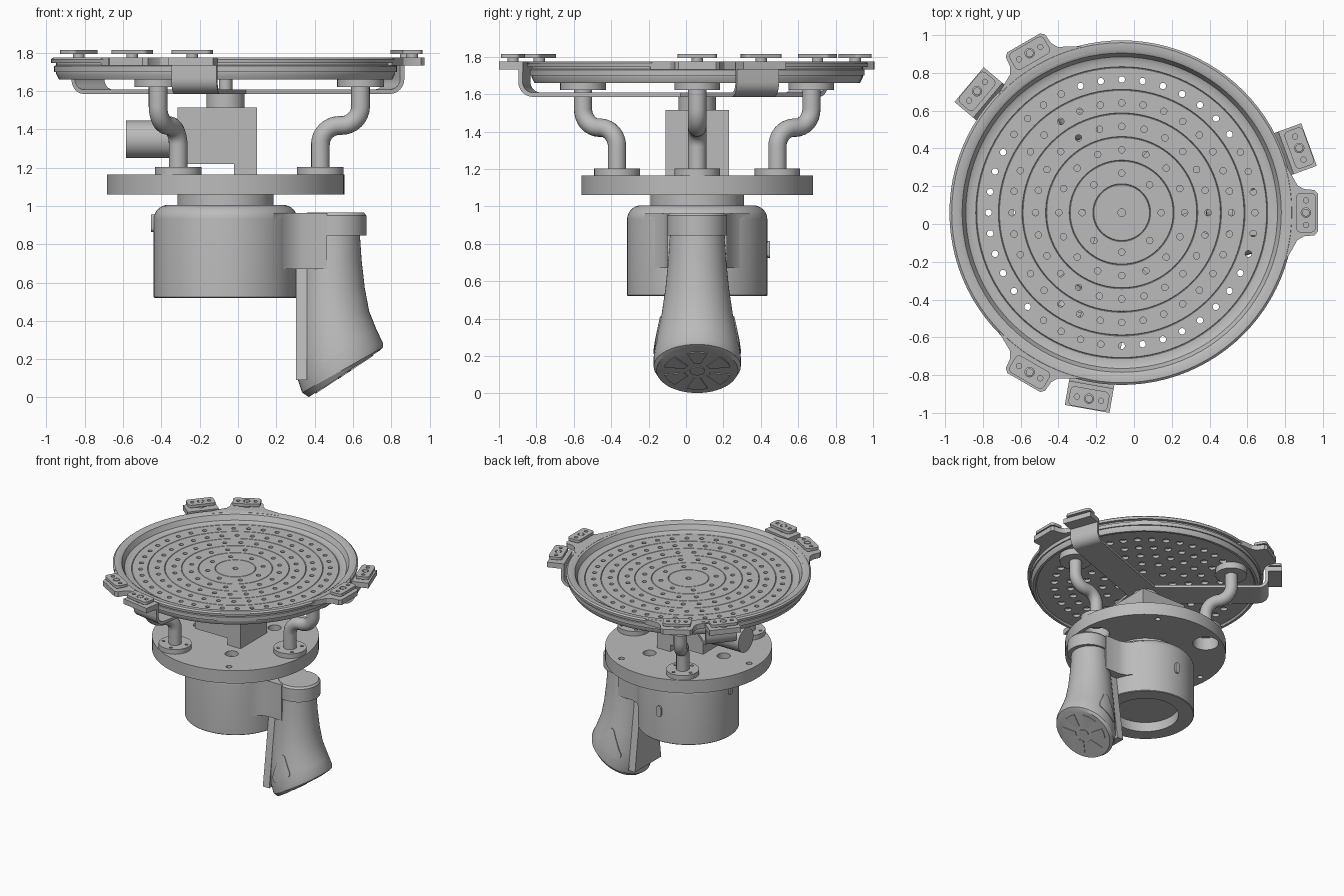
import bpy, bmesh, math
from mathutils import Matrix, Vector

if "Cube" in bpy.data.objects:
    bpy.data.objects.remove(bpy.data.objects["Cube"], do_unlink=True)

grey = bpy.data.materials.new("plain grey")
grey.use_nodes = True
grey.diffuse_color = (0.5, 0.5, 0.5, 1)
grey.node_tree.nodes["Principled BSDF"].inputs["Base Color"].default_value = (0.5, 0.5, 0.5, 1)

# everything sits round one vertical axis
AXIS = Matrix.Translation((-0.065, 0.06, 0))
parts = []


def turned(deg):
    return AXIS @ Matrix.Rotation(math.radians(deg), 4, 'Z')


def finish(name, bm, matrix=AXIS):
    bmesh.ops.remove_doubles(bm, verts=bm.verts, dist=1e-5)
    bmesh.ops.recalc_face_normals(bm, faces=bm.faces)
    mesh = bpy.data.meshes.new(name)
    bm.to_mesh(mesh)
    bm.free()
    mesh.materials.append(grey)
    return place(name, mesh, matrix)


def place(name, mesh, matrix):
    ob = bpy.data.objects.new(name, mesh)
    bpy.context.collection.objects.link(ob)
    ob.matrix_world = matrix
    parts.append(ob)
    return ob


def lathe(name, profile, matrix=AXIS, steps=96):
    bm = bmesh.new()
    vs = [bm.verts.new((r, 0, z)) for r, z in profile]
    es = [bm.edges.new(p) for p in zip(vs, vs[1:])]
    bmesh.ops.spin(bm, geom=vs + es, cent=(0, 0, 0), axis=(0, 0, 1),
                   angle=math.tau, steps=steps)
    return finish(name, bm, matrix)


def disc(name, r, z0, z1, matrix=AXIS, steps=48):
    return lathe(name, [(0, z0), (r, z0), (r, z1), (0, z1)], matrix, steps)


def prism(name, points, lo, hi, matrix=AXIS, upright=False):
    """Extrude an outline: in z, or across y for an upright x-z outline."""
    bm = bmesh.new()
    make = (lambda p, d: (p[0], d, p[1])) if upright else (lambda p, d: (p[0], p[1], d))
    a = [bm.verts.new(make(p, lo)) for p in points]
    b = [bm.verts.new(make(p, hi)) for p in points]
    bm.faces.new(a)
    bm.faces.new(b[::-1])
    for i in range(len(a)):
        j = (i + 1) % len(a)
        bm.faces.new((a[i], b[i], b[j], a[j]))
    return finish(name, bm, matrix)


def arc(cx, cy, r, start, end, n=8):
    angles = [math.radians(start + (end - start) * i / n) for i in range(n + 1)]
    return [(cx + r * math.cos(t), cy + r * math.sin(t)) for t in angles]


def rounded(hx, hy, r, cx=0):
    out = []
    for i, (sx, sy) in enumerate(((1, 1), (-1, 1), (-1, -1), (1, -1))):
        out += arc(cx + sx * (hx - r), sy * (hy - r), r, 90 * i, 90 * i + 90, 4)
    return out


def bores(holes, matrix=AXIS, steps=16):
    """One cutter made of many upright cylinders (x, y, r, z0, z1)."""
    bm = bmesh.new()
    for x, y, r, z0, z1 in holes:
        bmesh.ops.create_cone(bm, cap_ends=True, segments=steps, radius1=r, radius2=r,
                              depth=z1 - z0, matrix=Matrix.Translation((x, y, (z0 + z1) / 2)))
    return finish("cutter", bm, matrix)


def boolean(ob, cutter, operation='DIFFERENCE'):
    bpy.context.view_layer.update()
    mod = ob.modifiers.new("cut", 'BOOLEAN')
    mod.operation, mod.object, mod.solver = operation, cutter, 'EXACT'
    bpy.context.view_layer.objects.active = ob
    bpy.ops.object.modifier_apply(modifier=mod.name)
    parts.remove(cutter)
    bpy.data.objects.remove(cutter, do_unlink=True)


def polar(r, deg):
    return r * math.cos(math.radians(deg)), r * math.sin(math.radians(deg))


# perforated tray with fine ring grooves
FLOOR = 1.715
profile = [(0, 1.675), (0.84, 1.675), (0.85, 1.66), (0.87, 1.66), (0.885, 1.69), (0.885, 1.7),
           (0.895, 1.7), (0.895, 1.73), (0.885, 1.735), (0.885, 1.745), (0.91, 1.745),
           (0.912, 1.765), (0.9, 1.775), (0.865, 1.775), (0.845, 1.765), (0.825, 1.725),
           (0.805, FLOOR)]
for r in (0.77, 0.65, 0.525, 0.4, 0.275, 0.15):
    profile += [(r + 0.003, FLOOR), (r, FLOOR - 0.005), (r - 0.003, FLOOR)]
tray = lathe("tray", profile + [(0, FLOOR)])
through, sinks = [(0, 0, 0.02, 1.6, 1.8)], []
for ring in range(1, 6):
    for k in range(8 * ring):
        x, y = polar(0.085 + 0.124 * ring, 360 * k / (8 * ring))
        through.append((x, y, 0.017, 1.6, 1.8))
        sinks.append((x, y, 0.028, 1.6, 1.697))
boolean(tray, bores(sinks))
boolean(tray, bores(through))

# clamp pads, shared by all six lugs
pad = prism("clamp_pad", rounded(0.052, 0.105, 0.025), 1.793, 1.815, turned(0))
boolean(pad, bores([(0, y, 0.014, 1.7, 1.9) for y in (-0.065, 0.065)]
                   + [(0, 0, 0.025, 1.7, 1.9)], turned(0)))
parts.remove(pad)
pad_mesh = pad.data
bpy.data.objects.remove(pad)


def clamp(r, deg):
    m = turned(deg) @ Matrix.Translation((r, 0, 0))
    place("clamp_pad", pad_mesh, m)
    lathe("clamp_post", [(0, 1.76), (0.03, 1.76), (0.03, 1.795), (0.02, 1.8),
                         (0.02, 1.815), (0, 1.815)], m, 24)


# tray lugs, pipe legs and their flanges
half = [(0.8, 0.26), (0.87, 0.25), (0.905, 0.19), (0.93, 0.145), (0.965, 0.125),
        (1.02, 0.12), (1.038, 0.1)]
lug_outline = half + [(x, -y) for x, y in reversed(half)]
flange = disc("leg_foot", 0.122, 1.165, 1.203)
boolean(flange, bores([polar(0.09, 45 + 90 * k) + (0.012, 1.18, 1.3) for k in range(4)]))
parts.remove(flange)
foot_mesh = flange.data
bpy.data.objects.remove(flange)
path = ([(0.705, 1.66)] + arc(0.605, 1.52, 0.1, 0, -90)
        + arc(0.595, 1.32, 0.1, 90, 180) + [(0.495, 1.18)])
for deg in (0, 120, 240):
    lug = prism("tray_lug", lug_outline, 1.732, 1.774, turned(deg))
    # keep the tray bowl open
    boolean(lug, bores([(0, 0, 0.86, 1.6, 1.9)], steps=96))
    clamp(0.975, deg)
    curve = bpy.data.curves.new("pipe_path", 'CURVE')
    curve.dimensions = '3D'
    curve.bevel_depth, curve.bevel_resolution = 0.049, 6
    spline = curve.splines.new('POLY')
    spline.points.add(len(path) - 1)
    for point, (x, z) in zip(spline.points, path):
        point.co = (x, 0, z, 1)
    source = bpy.data.objects.new("pipe_source", curve)
    mesh = bpy.data.meshes.new_from_object(source)
    bpy.data.objects.remove(source)
    mesh.materials.clear()
    mesh.materials.append(grey)
    place("pipe_leg", mesh, turned(deg))
    disc("leg_head", 0.122, 1.622, 1.68, turned(deg) @ Matrix.Translation((0.705, 0, 0)))
    place("leg_foot", foot_mesh, turned(deg) @ Matrix.Translation((0.495, 0, 0)))

# spider bracket under the tray
arm = ([(0, 1.585)] + arc(0.87, 1.665, 0.08, -90, 0) + [(0.95, 1.732), (1.055, 1.732),
       (1.055, 1.774), (0.925, 1.774)] + arc(0.87, 1.665, 0.057, 0, -90) + [(0, 1.608)])
for deg in (20, 140, 260):
    prism("bracket_arm", arm, -0.12, 0.12, turned(deg), upright=True)
    clamp(1.0, deg)
disc("bracket_hub", 0.1, 1.5, 1.587)
disc("centre_post", 0.035, 1.6, 1.678)

# drive block with a notch under it, and side motor
prism("drive_block", [(-0.25, 1.515), (0.165, 1.515), (0.165, 1.165), (0.045, 1.165),
                      (0.045, 1.22), (-0.25, 1.22)], -0.17, 0.17, upright=True)
disc("side_motor", 0.098, 0.25, 0.52,
     AXIS @ Matrix.Translation((0, 0, 1.347)) @ Matrix.Rotation(-math.pi / 2, 4, 'Y'))

# base plate
plate = disc("base_plate", 0.62, 1.06, 1.165, steps=96)
boolean(plate, bores([polar(0.495, d) + (0.1, 1, 1.3) for d in (0, 120, 240)]
                     + [polar(0.32, d) + (0.05, 1.12, 1.3) for d in (60, 180, 300)]
                     + [polar(0.55, d) + (0.022, 1, 1.3) for d in (60, 180, 300)], steps=32))
disc("neck", 0.25, 0.98, 1.07, steps=72)

# cup-shaped body, open below
lathe("body", [(0, 0.6), (0.255, 0.6), (0.255, 0.52), (0.37, 0.52), (0.375, 0.525)]
      + arc(0.3, 0.93, 0.075, 0, 90) + [(0, 1.005)])
for deg, z in ((180, 0.91), (90, 0.77)):
    m = turned(deg) @ Matrix.Translation((0.36, 0, z)) @ Matrix.Rotation(math.pi / 2, 4, 'Y')
    prism("body_button", rounded(0.045, 0.02, 0.019), 0, 0.028, m)

# bridge and collar that carry the handle
side = [(0.25, 0.28), (0.3, 0.225), (0.345, 0.18), (0.4, 0.16)]
prism("handle_bridge", side + [(0.53, 0.16), (0.53, -0.16)]
      + [(x, -y) for x, y in reversed(side)], 0.67, 0.962)
lathe("handle_collar", [(0, 0.845), (0.16, 0.845), (0.16, 0.95), (0.148, 0.965), (0, 0.965)],
      AXIS @ Matrix.Translation((0.575, 0, 0)), 64)

# flared handle: inner x, z, outer x, z, half width
SECTIONS = [(0.36, 0.87, 0.635, 0.87, 0.145), (0.335, 0.7, 0.645, 0.72, 0.155),
            (0.322, 0.55, 0.662, 0.57, 0.17), (0.312, 0.4, 0.685, 0.45, 0.19),
            (0.308, 0.22, 0.725, 0.35, 0.22), (0.31, 0.1, 0.757, 0.285, 0.233),
            (0.335, 0.025, 0.757, 0.262, 0.233), (0.37, 0.002, 0.738, 0.244, 0.218)]


def handle(name, grow):
    bm = bmesh.new()
    rings = []
    for x0, z0, x1, z1, w in SECTIONS:
        ring = []
        for k in range(48):
            c, s = polar(1, 7.5 * k)
            t = (1 - c) / 2
            ring.append(bm.verts.new((x1 + (x0 - x1) * t + grow * c, 0.06 + (w + grow) * s,
                                      z1 + (z0 - z1) * t)))
        rings.append(ring)
    for a, b in zip(rings, rings[1:]):
        for k in range(48):
            j = (k + 1) % 48
            bm.faces.new((a[k], a[j], b[j], b[k]))
    bm.faces.new(rings[0])
    bm.faces.new(rings[-1])
    return finish(name, bm, Matrix())


handle("handle", 0)
grip = handle("handle_grip_pads", 0.006)
tri = arc(0.44, 0.21, 0.03, 170, 290) + arc(0.55, 0.28, 0.03, 310, 390) + arc(0.5, 0.38, 0.03, 50, 150)
boolean(grip, prism("cutter", tri, -1, 1, Matrix(), upright=True), 'INTERSECT')
spine = prism("handle_spine", [(0.67, 0.09), (0.67, -0.09), (0.09, -0.17), (0.09, 0.17)],
              0.302, 0.36, Matrix(((0, 0, 1, 0), (0, 1, 0, 0.06), (1, 0, 0, 0), (0, 0, 0, 1))))

# petal plates on the slanted handle end
u = Vector((0.368, 0, 0.242)).normalized()
n = Vector((u.z, 0, -u.x))
end = Matrix.Translation((0.554, 0.06, 0.123)) @ Matrix(
    ((u.x, 0, n.x), (0, -1, 0), (u.z, 0, n.z))).to_4x4()
for k in range(6):
    a = 60 * k
    prism("end_petal", arc(0, 0, 0.18, a - 18, a + 18) + arc(0, 0, 0.07, a + 14, a - 14, 4),
          -0.002, 0.005, end)
disc("end_hub", 0.04, -0.002, 0.006, end, 32)

# smooth curves, crisp edges
for ob in parts:
    ob.select_set(True)
bpy.context.view_layer.objects.active = parts[0]
bpy.ops.object.shade_smooth_by_angle(angle=math.radians(30))
